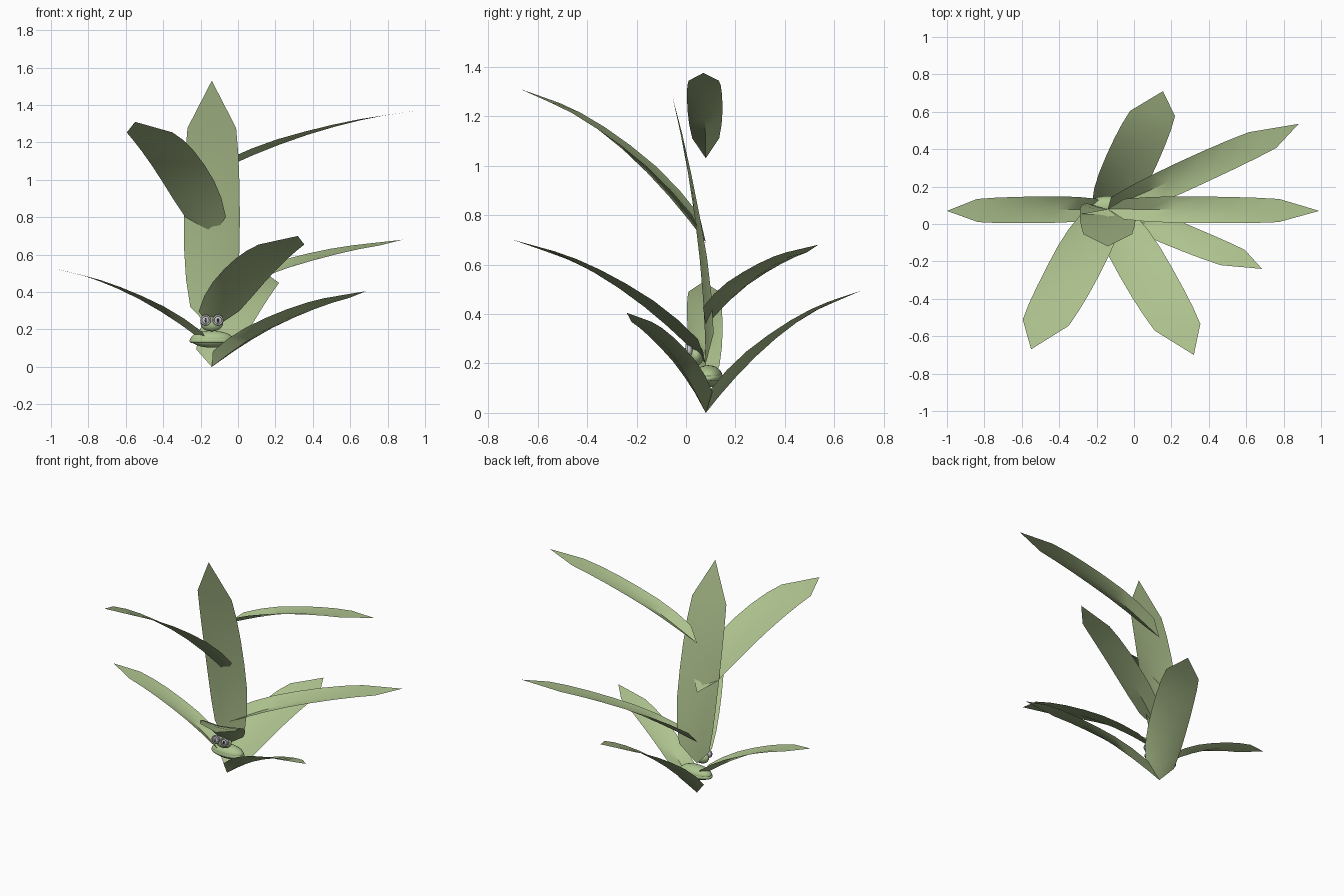
import bpy, bmesh, math
from mathutils import Vector

if "Cube" in bpy.data.objects:
    bpy.data.objects.remove(bpy.data.objects["Cube"])


def material(name, rgb):
    m = bpy.data.materials.new(name)
    m.diffuse_color = (*rgb, 1)
    m.use_nodes = True
    m.node_tree.nodes["Principled BSDF"].inputs["Base Color"].default_value = m.diffuse_color
    return m


GREEN = material("leaf green", (0.42, 0.54, 0.27))
BODY = material("body green", (0.42, 0.56, 0.28))
GREY = material("eye grey", (0.55, 0.55, 0.58))
DARK = material("pupil dark", (0.06, 0.06, 0.06))

AX, AY = -0.14, 0.08      # plant axis
SQUASH = 0.5              # the plant is flattened in y


def finish(bm, name, mat, angle=40):
    me = bpy.data.meshes.new(name)
    bm.to_mesh(me)
    bm.free()
    ob = bpy.data.objects.new(name, me)
    bpy.context.collection.objects.link(ob)
    me.materials.append(mat)
    bpy.ops.object.select_all(action='DESELECT')
    ob.select_set(True)
    bpy.context.view_layer.objects.active = ob
    bpy.ops.object.shade_smooth_by_angle(angle=math.radians(angle))
    return ob


# (position along leaf, half width, fold height)
ROWS = [(0.09, 0.115, 0.035), (0.2, 0.138, 0.035), (0.32, 0.148, 0.03),
        (0.45, 0.15, 0.02), (0.58, 0.148, 0.012), (0.7, 0.142, 0.006),
        (0.81, 0.13, 0.0)]


def leaf(name, z0, tip, width=1.0, ctrl=(0.5, 0.82)):
    """Arching blade with a centre crease, pointed at both ends."""
    base, tip = Vector((AX, AY, z0)), Vector(tip)
    d = tip - base
    mid = base + Vector((d.x * ctrl[0], d.y * ctrl[0], d.z * ctrl[1]))
    flat = Vector((d.x, d.y / SQUASH, 0)).normalized()
    side = Vector((-flat.y, flat.x * SQUASH, 0))
    bm = bmesh.new()
    start, end = bm.verts.new(base), bm.verts.new(tip)
    rows = []
    for t, w, fold in ROWS:
        p = base * (1 - t) ** 2 + mid * 2 * t * (1 - t) + tip * t * t
        tan = (mid - base) * (1 - t) + (tip - mid) * t
        up = side.cross(tan).normalized()
        if up.z < 0:
            up = -up
        rows.append([bm.verts.new(p + side * w * width * s + up * fold * abs(s))
                     for s in (-1, 0, 1)])
    for k in (0, 1):
        bm.faces.new((start, rows[0][k + 1], rows[0][k]))
        bm.faces.new((end, rows[-1][k], rows[-1][k + 1]))
        for a, b in zip(rows, rows[1:]):
            bm.faces.new((a[k], a[k + 1], b[k + 1], b[k]))
    bmesh.ops.recalc_face_normals(bm, faces=bm.faces)
    return finish(bm, name, GREEN)


leaf("upright_leaf", 0.2, (-0.14, -0.12, 1.53), 1.0, (0.05, 0.5))
leaf("left_leaf", 0.1, (-1.0, 0.07, 0.53), 0.95)
leaf("upper_right_leaf", 1.03, (0.99, 0.07, 1.375), 0.95)
leaf("upper_front_left_leaf", 0.69, (-0.55, -0.67, 1.31), 0.98)
leaf("front_right_leaf", 0.2, (0.32, -0.70, 0.70), 0.98)
leaf("lower_right_leaf", 0.0, (0.685, -0.24, 0.405), 0.8)
leaf("back_right_leaf", 0.35, (0.88, 0.535, 0.68), 0.86)
leaf("back_leaf", 0.0, (0.155, 0.71, 0.495), 0.95)


def ball(name, centre, radii, mat, seg=20, rings=12):
    bm = bmesh.new()
    bmesh.ops.create_uvsphere(bm, u_segments=seg, v_segments=rings, radius=1)
    for v in bm.verts:
        v.co = Vector(a * r + c for a, r, c in zip(v.co, radii, centre))
    return finish(bm, name, mat)


def ring(name, centre, major, minor, mat):
    bpy.ops.mesh.primitive_torus_add(major_segments=24, minor_segments=8,
                                     major_radius=major, minor_radius=minor,
                                     location=centre)
    ob = bpy.context.object
    ob.name = name
    ob.data.materials.append(mat)
    bpy.ops.object.shade_smooth()
    return ob


# Small creature sitting at the foot of the plant
ball("body", (AX, 0.09, 0.148), (0.115, 0.058, 0.045), BODY)
rim = ring("body_rim", (AX, 0.09, 0.14), 0.108, 0.012, BODY)
rim.scale = (1, SQUASH, 1)
ball("head", (AX, 0.04, 0.232), (0.06, 0.032, 0.042), BODY)
for s, label in ((-1, "left"), (1, "right")):
    x = AX + s * 0.033
    ball(label + "_eye", (x, 0.012, 0.25), (0.028, 0.016, 0.028), GREY, 16, 10)
    frame = ring(label + "_eye_ring", (x, 0.002, 0.25), 0.024, 0.005, GREY)
    frame.rotation_euler = (math.pi / 2, 0, 0)
    ball(label + "_pupil", (x, -0.003, 0.25), (0.005, 0.004, 0.012), DARK, 12, 8)
